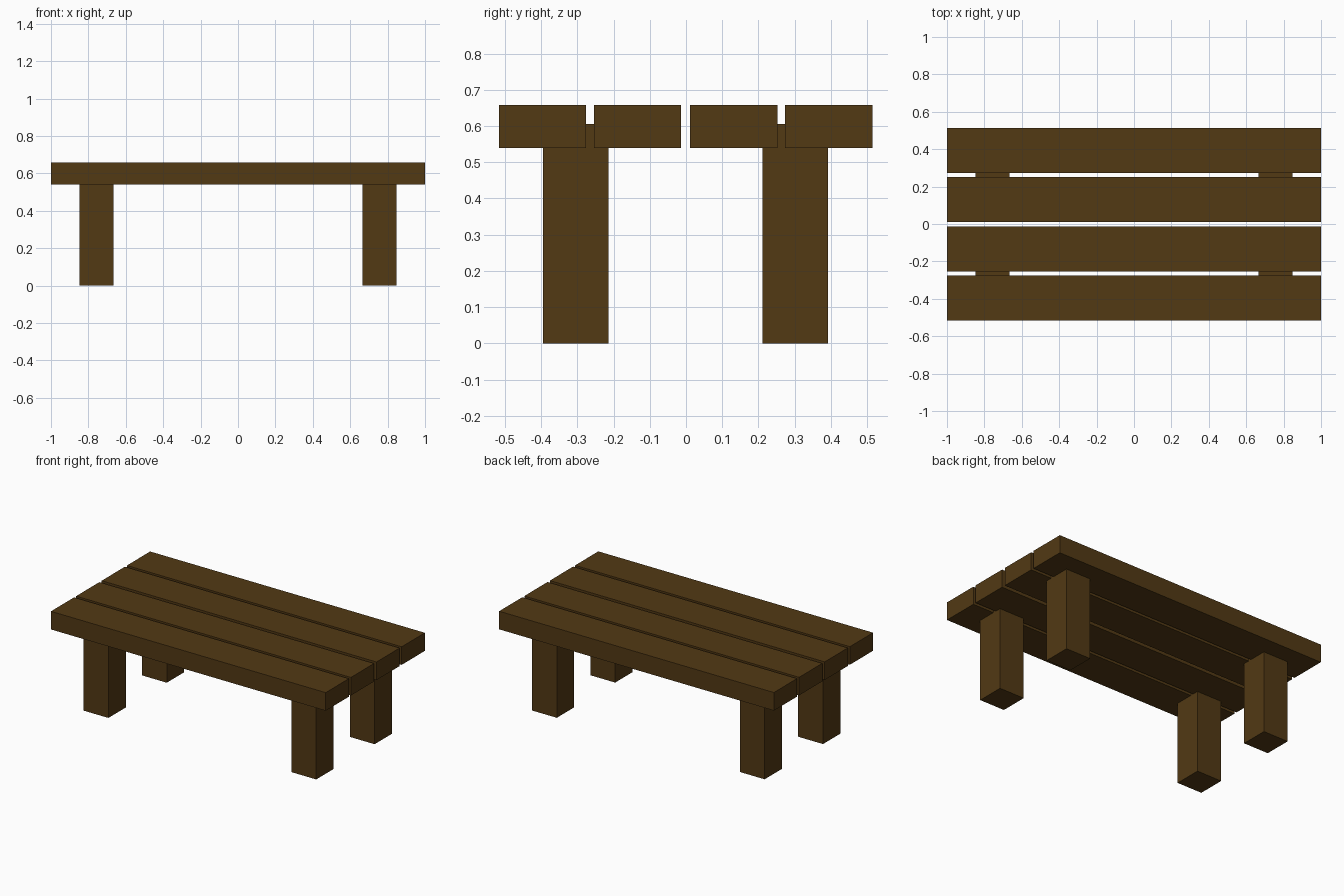
import bpy

if "Cube" in bpy.data.objects:
    bpy.data.objects.remove(bpy.data.objects["Cube"])

wood = bpy.data.materials.new("dark_wood")
wood.diffuse_color = (0.085, 0.041, 0.007, 1.0)
wood.use_nodes = True
wood.node_tree.nodes["Principled BSDF"].inputs["Base Color"].default_value = wood.diffuse_color


def box(name, center, size):
    bpy.ops.mesh.primitive_cube_add(size=1, location=center)
    ob = bpy.context.object
    ob.name = name
    ob.scale = size
    bpy.ops.object.transform_apply(location=False, rotation=False, scale=True)
    ob.data.materials.append(wood)
    return ob


# Table top: four long planks with narrow gaps
for i, y in enumerate((-0.396, -0.134, 0.132, 0.394)):
    box(f"top_plank_{i + 1}", (0, y, 0.599), (2.0, 0.241, 0.119))

# Square legs, let into the planks and visible through the outer gaps
LEG, LEG_H = 0.181, 0.605
for side, x in (("left", -0.757), ("right", 0.756)):
    for end, y in (("front", -0.305), ("back", 0.302)):
        box(f"{end}_{side}_leg", (x, y, LEG_H / 2), (LEG, LEG, LEG_H))
